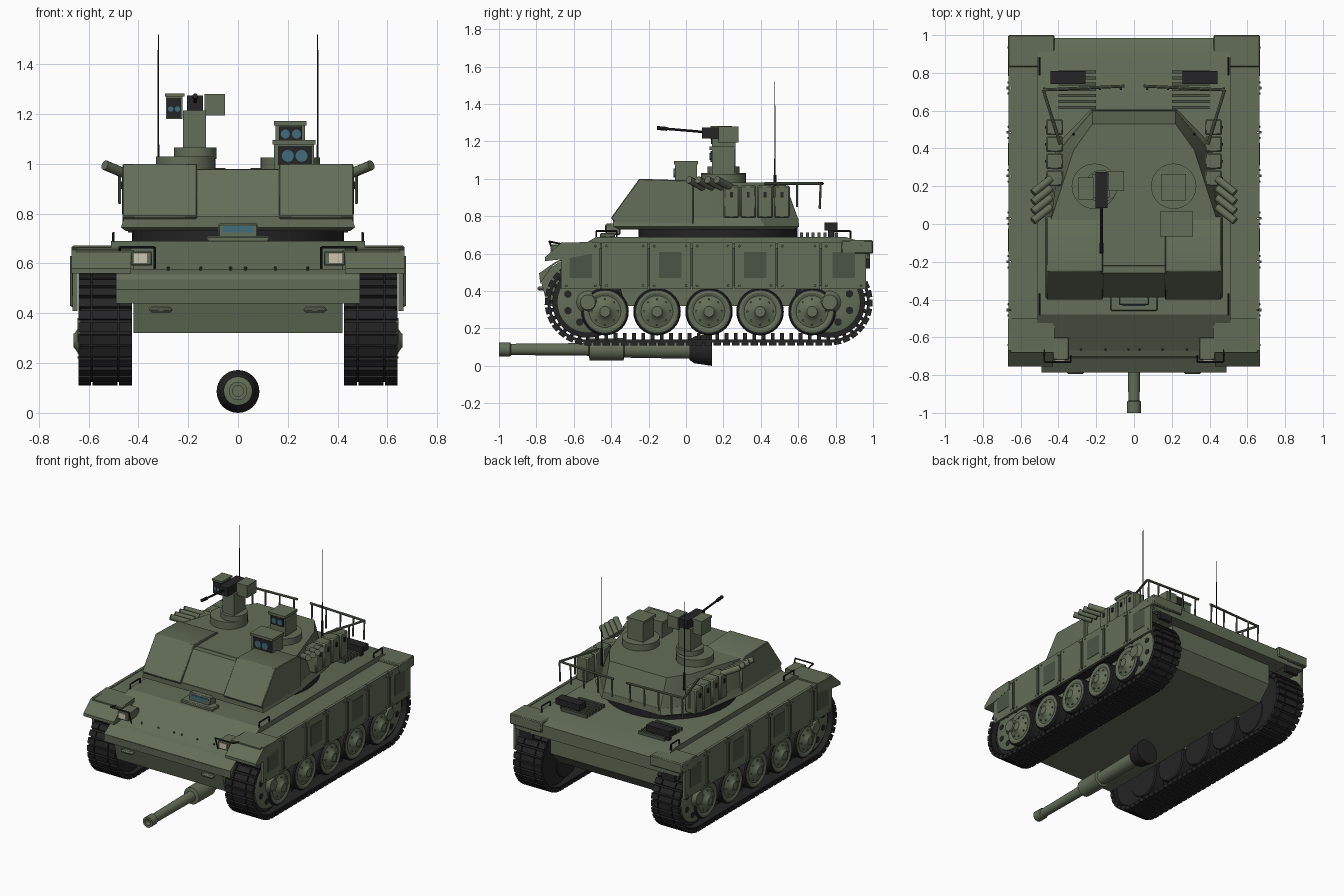
import bpy, bmesh
from math import pi, sin, cos, radians
from mathutils import Matrix, Vector

if "Cube" in bpy.data.objects:
    bpy.data.objects.remove(bpy.data.objects["Cube"])


def material(name, rgb):
    m = bpy.data.materials.new(name)
    m.diffuse_color = (*rgb, 1)
    m.use_nodes = True
    m.node_tree.nodes["Principled BSDF"].inputs["Base Color"].default_value = m.diffuse_color
    return m


GREEN = material("green_paint", (.125, .155, .098))
DARK = material("dark_metal", (.018, .018, .019))
SHADE = material("shaded_green", (.07, .09, .06))
LENS = material("blue_glass", (.05, .15, .2))
PALE = material("lamp_glass", (.6, .55, .42))


def box(bm, x0, x1, y0, y1, z0, z1, M=Matrix()):
    c = Vector(((x0 + x1) / 2, (y0 + y1) / 2, (z0 + z1) / 2))
    S = Matrix.Diagonal((x1 - x0, y1 - y0, z1 - z0, 1))
    bmesh.ops.create_cube(bm, size=1, matrix=M @ Matrix.Translation(c) @ S)


def loft(bm, rings):
    vs = [[bm.verts.new(p) for p in r] for r in rings]
    n = len(vs[0])
    for a, b in zip(vs, vs[1:]):
        for i in range(n):
            bm.faces.new((a[i], a[(i + 1) % n], b[(i + 1) % n], b[i]))
    bm.faces.new(vs[0])
    bm.faces.new(vs[-1])


def prism(bm, pts, x0, x1):
    loft(bm, [[(x, y, z) for y, z in pts] for x in (x0, x1)])


def lathe(bm, origin, axis, prof, n=24):
    # prof: (distance along axis, radius)
    q = Vector(axis).to_track_quat('Z', 'Y')
    loft(bm, [[Vector(origin) + q @ Vector((r * cos(2 * pi * i / n), r * sin(2 * pi * i / n), t))
               for i in range(n)] for t, r in prof])


def rod(bm, pts, r=.005, n=8, r2=None):
    for a, b in zip(pts, pts[1:]):
        d = Vector(b) - Vector(a)
        lathe(bm, a, d, [(0, r), (d.length, r2 or r)], n)


def part(name, mat, build, mirror=False, bevel=0):
    bm = bmesh.new()
    build(bm)
    bmesh.ops.recalc_face_normals(bm, faces=bm.faces)
    me = bpy.data.meshes.new(name)
    bm.to_mesh(me)
    bm.free()
    me.materials.append(mat)
    ob = bpy.data.objects.new(name, me)
    bpy.context.collection.objects.link(ob)
    bpy.context.view_layer.objects.active = ob
    ob.select_set(True)
    bpy.ops.object.shade_smooth_by_angle(angle=radians(30))
    ob.select_set(False)
    if bevel:
        b = ob.modifiers.new("bevel", 'BEVEL')
        b.width, b.segments = bevel, 1
    if mirror:
        ob.modifiers.new("mirror", 'MIRROR')
    return ob


def boxes(*items):
    return lambda bm: [box(bm, *i) for i in items]


# Hull
def hull(bm):
    prism(bm, [(-.48, .69), (-.67, .575), (.985, .565), (.985, .65), (.85, .69)], -.51, .51)
    prism(bm, [(-.6, .6), (-.785, .49), (-.74, .32), (.8, .32), (.9, .42), (.9, .6)], -.42, .42)
    prism(bm, [(-.62, .59), (-.785, .495), (-.78, .44), (-.7, .555)], -.49, .49)
part("hull", GREEN, hull)
part("sponson", GREEN, boxes((.42, .65, -.68, .97, .575, .655)), True)
part("front_fender", GREEN, lambda bm: prism(bm, [(-.5, .665), (-.67, .655), (-.755, .58), (-.755, .56), (-.66, .57), (-.5, .6)], .43, .668), True)
part("rear_fender", GREEN, boxes((.42, .668, .83, 1, .6, .672), (.44, .64, .93, .985, .565, .6)), True, .006)
part("tail_lamp", DARK, boxes((.5, .6, .96, .985, .52, .57)), True)

# Side skirts: seven panels with hatches, hinge bars and bolts
EDGES = [-.67, -.455, -.2, .03, .255, .485, .72, .965]


def skirts(bm):
    for i, (a, b) in enumerate(zip(EDGES, EDGES[1:])):
        box(bm, .645, .664, a + .003, b - .003, .41, .66)
        for y in (a + .03, b - .03):
            for z in (.43, .64):
                lathe(bm, (.66, y, z), (1, 0, 0), [(0, .007), (.009, .005)], 8)
part("side_skirt", GREEN, skirts, True)
part("skirt_hatch", SHADE, boxes(*[(.66, .667, (a + b) / 2 - .06, (a + b) / 2 + .06, .47, .61)
     for a, b in list(zip(EDGES, EDGES[1:]))[::2]]), True)
part("skirt_hinge", SHADE, boxes(*[(.66, .675, y - .007, y + .007, .43, .63) for y in EDGES[1:-1]]), True)

# Running gear
WHEELS = [-.433, -.155, .123, .396, .674]
part("wheel_tyre", DARK, lambda bm: [lathe(bm, (x, y, .29), (1, 0, 0), [(0, .12), (.008, .127), (.077, .127), (.085, .12)], 32)
     for y in WHEELS for x in (.445, .545)], True)


def wheel_discs(bm):
    for y in WHEELS:
        lathe(bm, (.46, y, .29), (1, 0, 0), [(0, .1), (.174, .112), (.176, .1), (.17, .085), (.182, .05), (.186, .045), (.196, .03), (.2, .028)], 32)
        for k in range(8):
            a = k * pi / 4
            lathe(bm, (.63, y + .068 * cos(a), .29 + .068 * sin(a)), (1, 0, 0), [(0, .006), (.014, .005)], 6)
part("wheel_disc", GREEN, wheel_discs, True)
ENDS = (-.525, .768)
part("end_wheel_rim", DARK, lambda bm: [lathe(bm, (.45, y, .34), (1, 0, 0), [(0, .19), (.15, .19), (.155, .165)], 32) for y in ENDS], True)
part("end_wheel", GREEN, lambda bm: [lathe(bm, (.5, y, .34), (1, 0, 0), [(0, .165), (.115, .165), (.12, .155), (.122, .06), (.135, .045), (.145, .04)], 32) for y in ENDS], True)
part("end_wheel_hole", DARK, lambda bm: [lathe(bm, (.61, y + .115 * cos(k * pi / 4 + .4), .34 + .115 * sin(k * pi / 4 + .4)), (1, 0, 0),
     [(0, .02), (.014, .02)], 12) for y in ENDS for k in range(8)], True)


# Track: links marching round a stadium path
def track(bm):
    (y0, y1), zc, r, n = ENDS, .34, .208, 80
    s, arc = y1 - y0, pi * .218
    for i in range(n):
        d = i * 2 * (s + arc) / n
        if d < s:
            y, th = y0 + d, pi
        elif d < s + arc:
            y, th = y1, pi + (d - s) / arc * pi
        elif d < 2 * s + arc:
            y, th = y1 - (d - s - arc), 0
        else:
            y, th = y0, (d - 2 * s - arc) / arc * pi
        M = Matrix.Translation((0, y, zc)) @ Matrix.Rotation(th, 4, 'X') @ Matrix.Translation((0, 0, r))
        box(bm, .43, .632, -.026, .026, -.009, .006, M)
        for x0, x1 in ((.426, .478), (.484, .584), (.59, .64)):
            box(bm, x0, x1, -.019, .019, -.004, .022, M)
        box(bm, .53, .545, -.01, .01, -.045, 0, M)
part("track", DARK, track, True)

# Bow details
part("headlamp_housing", GREEN, boxes((.345, .43, -.72, -.6, .592, .648)), True, .004)
part("headlamp", PALE, boxes((.365, .418, -.724, -.715, .602, .64)), True)
part("headlamp_guard", DARK, lambda bm: rod(bm, [(.335, -.7, .58), (.335, -.73, .665), (.475, -.73, .665), (.475, -.66, .65)], .005), True)
part("tow_lug", GREEN, boxes((.265, .355, -.795, -.75, .403, .425)), True, .008)
part("driver_sight", GREEN, boxes((-.08, .08, -.43, -.35, .7, .76), (-.125, .125, -.46, -.38, .685, .71)), False, .006)
part("driver_window", LENS, boxes((-.062, .062, -.434, -.425, .725, .75)))
part("glacis_bolts", SHADE, lambda bm: [lathe(bm, (x, -.66, .575), (0, -.55, .83), [(0, .006), (.014, .005)], 8) for x in (.03, .15, .28)], True)


# Engine deck
def grilles(bm):
    for k in range(7):
        y = .61 + k * .031
        box(bm, .2, .4, y, y + .016, .685, .712)
part("engine_grille", SHADE, grilles, True)
part("exhaust_box", DARK, boxes((.258, .442, .74, .81, .725, .767), (.28, .3, .76, .79, .68, .73), (.4, .42, .76, .79, .68, .73)), True)


def handles(bm):
    for y0, y1 in ((-.48, -.37), (.79, .88)):
        rod(bm, [(.5, y0, .65), (.5, y0, .722), (.5, y1, .722), (.5, y1, .65)], .005)
part("deck_handle", DARK, handles, True)

# Turret
part("turret_ring", DARK, lambda bm: lathe(bm, (0, .17, .68), (0, 0, 1), [(0, .425), (.06, .425)], 48))


def outline(pts, z):
    return [(x, y, z) for x, y in pts] + [(-x, y, z) for x, y in reversed(pts)]


def turret(bm):
    low = [(.45, -.36), (.45, .02), (.4, .4), (.23, .58)]
    mid = [(.47, -.39), (.47, .03), (.41, .42), (.23, .605)]
    loft(bm, [outline(low, .73), outline(mid, .745), outline([(.455, -.39), (.455, 0), (.39, .4), (.22, .6)], .79)])
    loft(bm, [outline([(.44, -.32), (.455, 0), (.39, .4), (.22, .6)], .785),
              outline([(.44, -.22), (.44, .02), (.32, .39), (.22, .53)], .98)])
    prism(bm, [(-.385, .77), (-.385, .79), (-.26, .977), (.1, .977), (.1, .77)], -.18, .18)
part("turret", GREEN, turret)


def cheeks(bm):
    prism(bm, [(-.36, .75), (-.402, .79), (-.25, 1), (.0, .992), (.04, .97), (.04, .75)], .165, .463)
part("turret_cheek", GREEN, cheeks, True, .004)
part("turret_box", GREEN, boxes(*[(.375, .465, y, y + .085, .79, .965) for y in (.2, .29, .38, .47)]), True, .008)
part("box_latch", DARK, boxes(*[(.462, .472, y + .035, y + .05, .9, .93) for y in (.2, .29, .38, .47)]), True)


# Smoke launchers, rack and aerials
def launchers(bm):
    for k in range(4):
        y = .07 + k * .05
        rod(bm, [(.44, y + .02, .955), (.535, y - .055, .995)], .02, 14)
part("smoke_launcher", GREEN, launchers, True)


def rack(bm):
    top = [(.39, .42, .975), (.48, .71, .975), (.05, .73, .975)]
    rod(bm, top, .008)
    for x in (.07, .18, .29, .39, .475):
        rod(bm, [(x, .72, .975), (x, .715, .84)], .006)
    for t in (.25, .6):
        rod(bm, [(.39 + .09 * t, .42 + .29 * t, .975), (.39 + .09 * t, .42 + .29 * t, .85)], .006)
part("turret_rack", GREEN, rack, True)


def aerial(bm):
    rod(bm, [(.32, .475, .9), (.32, .475, 1.02)], .008)
    rod(bm, [(.32, .475, 1.02), (.32, .475, 1.52)], .004, 6, .002)
part("aerial", DARK, aerial, True)


# Roof sights
def sights(bm):
    lathe(bm, (.21, .2, .96), (0, 0, 1), [(0, .12), (.065, .12)], 32)
    box(bm, .15, .27, .14, .26, 1, 1.16)
    box(bm, .145, .275, .125, .265, 1.155, 1.172)
    box(bm, .145, .305, -.055, .06, .97, 1.08)
    box(bm, .138, .312, -.065, .065, 1.077, 1.095)
part("roof_sight", GREEN, sights)
part("sight_face", DARK, boxes((.16, .298, -.06, -.05, .995, 1.072), (.165, .257, .132, .145, 1.09, 1.15)))
part("sight_lens", LENS, lambda bm: [lathe(bm, p, (0, -1, 0), [(0, r), (.008, r)], 20) for p, r in
     (((.2, -.058, 1.032), .024), ((.255, -.058, 1.032), .024), ((.19, .134, 1.12), .018), ((.235, .134, 1.12), .018))])


# Remote weapon mount
def mount(bm):
    lathe(bm, (-.21, .2, .96), (0, 0, 1), [(0, .12), (.07, .12)], 32)
    lathe(bm, (-.172, .2, 1.02), (0, 0, 1), [(0, .086), (.045, .086)], 28)
    box(bm, -.22, -.128, .14, .265, 1.05, 1.215)
    box(bm, -.135, -.052, .175, .28, 1.195, 1.28)
    box(bm, -.29, -.222, .14, .24, 1.18, 1.275)
    box(bm, -.294, -.215, .13, .245, 1.27, 1.283)
part("weapon_mount", GREEN, mount)
part("weapon_body", DARK, boxes((-.205, -.14, .085, .275, 1.215, 1.275), (-.285, -.228, .134, .142, 1.185, 1.265)))
part("weapon_barrel", DARK, lambda bm: (rod(bm, [(-.172, .1, 1.25), (-.172, -.155, 1.272)], .007, 10), rod(bm, [(-.172, -.1, 1.267), (-.172, -.155, 1.272)], .011, 10)))
part("mount_lens", LENS, lambda bm: [lathe(bm, (x, .136, 1.22), (0, -1, 0), [(0, .011), (.006, .011)], 16) for x in (-.27, -.243)])

# Main gun, lying low under the hull
part("gun_barrel", GREEN, lambda bm: lathe(bm, (0, 0, .088), (0, 1, 0), [
    (-.96, .022), (-1, .022), (-1, .037), (-.94, .037), (-.935, .03), (-.52, .034), (-.515, .058), (-.335, .06), (-.33, .044), (.03, .05)], 32))
part("gun_boot", DARK, lambda bm: lathe(bm, (0, 0, .086), (0, 1, 0), [(.02, .055), (.045, .072), (.138, .086), (.14, .07)], 32))
